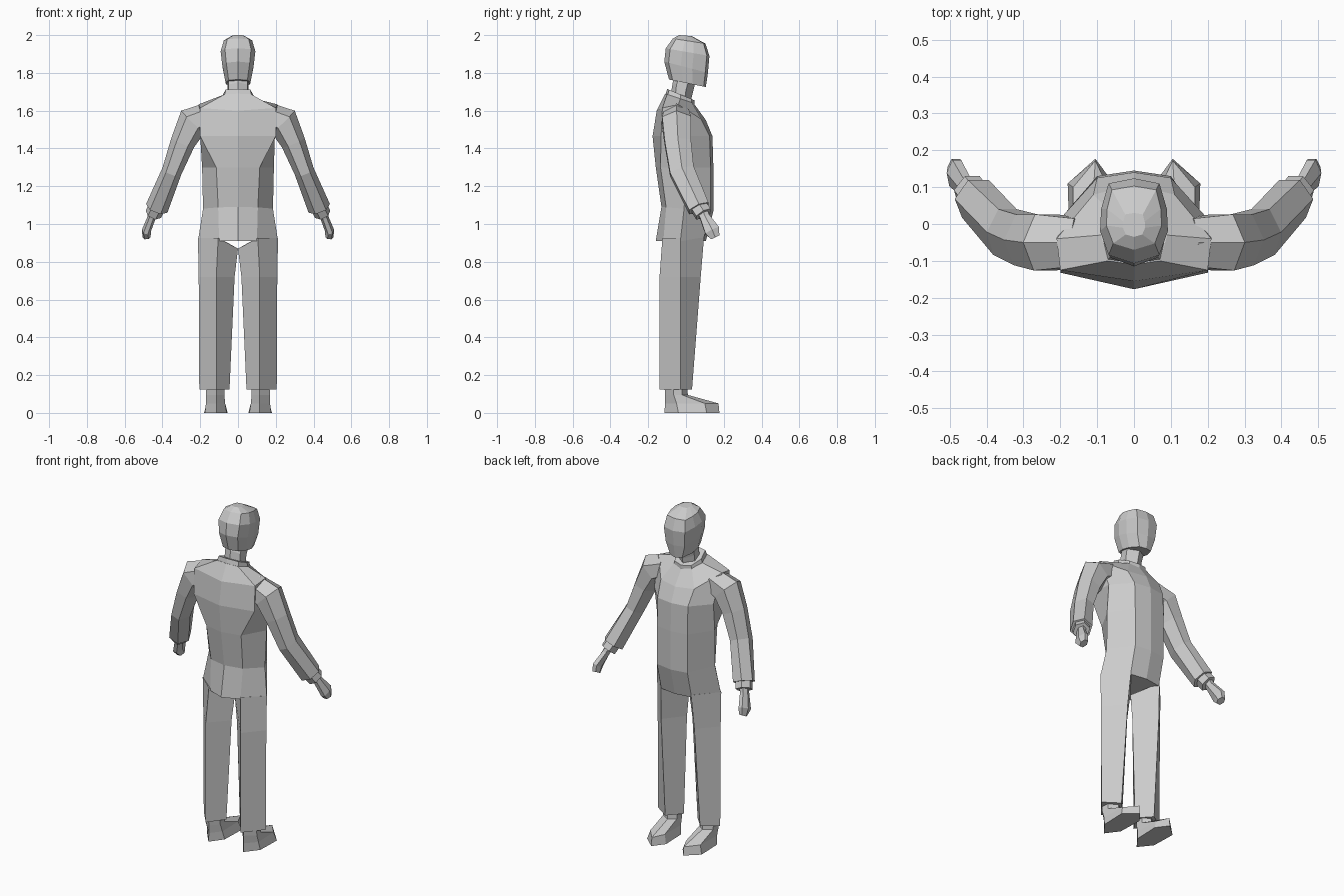
import bpy, bmesh, math
from mathutils import Vector


def loft(name, rings, mirror=False):
    """Skin a list of equal-length point rings, cap both ends, optionally mirror in x."""
    bm = bmesh.new()
    rows = [[bm.verts.new(p) for p in r] for r in rings]
    n = len(rows[0])
    for a, b in zip(rows, rows[1:]):
        for i in range(n):
            j = (i + 1) % n
            bm.faces.new((a[i], a[j], b[j], b[i]))
    bm.faces.new(rows[0][::-1])
    bm.faces.new(rows[-1])
    bmesh.ops.recalc_face_normals(bm, faces=bm.faces[:])
    me = bpy.data.meshes.new(name)
    bm.to_mesh(me)
    bm.free()
    ob = bpy.data.objects.new(name, me)
    bpy.context.collection.objects.link(ob)
    if mirror:
        m = ob.modifiers.new("Mirror", 'MIRROR')
        m.use_mirror_merge = False
    return ob


def sym(zb, zf, half):
    """Symmetric ring from half outline (back centre to front centre), tilted zb -> zf."""
    yb, yf = half[0][1], half[-1][1]
    pts = [Vector((p[0], p[1], zb + (zf - zb) * (p[1] - yb) / (yf - yb)
                   + (p[2] if len(p) > 2 else 0))) for p in half]
    return pts + [Vector((-p.x, p.y, p.z)) for p in pts[-2:0:-1]]


def tube(path, n, phase=0.0):
    """Rings along a path of (centre, radius across, radius front-back)."""
    cs = [Vector(p[0]) for p in path]
    rings = []
    for i, (c, ru, rv) in enumerate(path):
        d = (cs[min(i + 1, len(cs) - 1)] - cs[max(i - 1, 0)]).normalized()
        u = d.cross(Vector((0, -1, 0))).normalized()
        v = d.cross(u)
        rings.append([cs[i] + u * ru * math.cos(t) + v * rv * math.sin(t)
                      for t in (phase + math.tau * k / n for k in range(n))])
    return rings


# jacket body
loft("jacket", [
    sym(.91, .91, [(0, -.16), (.10, -.12), (.212, -.03), (.10, .09), (0, .105)]),
    sym(1.09, 1.07, [(0, -.13), (.105, -.105), (.185, -.01), (.10, .13), (0, .145)]),
    sym(1.30, 1.30, [(0, -.16), (.115, -.135), (.19, 0), (.10, .13), (0, .145)]),
    sym(1.465, 1.465, [(0, -.177), (.20, -.132), (.195, .02), (.10, .125), (0, .14)]),
    sym(1.60, 1.55, [(0, -.155), (.20, -.125, .02), (.21, -.04, .055), (.11, .08), (0, .105)]),
    sym(1.69, 1.64, [(0, -.11), (.07, -.10), (.09, -.03), (.06, .03), (0, .04)]),
])

# collar
loft("collar", [
    sym(1.67, 1.62, [(0, -.112), (.075, -.10), (.092, -.03), (.06, .03), (0, .045)]),
    sym(1.715, 1.655, [(0, -.10), (.065, -.09), (.08, -.03), (.055, .03), (0, .045)]),
])

# neck, leaning forward
loft("neck", [
    sym(1.66, 1.63, [(0, -.085), (.05, -.06), (.055, -.01), (0, .02)]),
    sym(1.75, 1.69, [(0, -.07), (.05, -.05), (.055, 0), (0, .035)]),
    sym(1.80, 1.77, [(0, -.05), (.05, -.03), (.06, .02), (0, .055)]),
])


def head_ring(zb, zf, w, yb, yf, face=.75):
    k = yf - yb
    return sym(zb, zf, [(0, yb), (w * .75, yb + k * .1), (w, yb + k * .38),
                        (w * .97, yb + k * .64), (w * face, yf - k * .06), (0, yf)])


# head
loft("head", [
    head_ring(1.765, 1.725, .066, -.09, .105, .6),
    head_ring(1.86, 1.80, .083, -.115, .116, .75),
    head_ring(1.93, 1.89, .092, -.107, .124, .75),
    head_ring(1.982, 1.955, .075, -.07, .103, .8),
    head_ring(2.0, 1.995, .03, -.035, .03, .8),
])

# sleeves
sleeve = [((.15, -.05, 1.575), .07, .075), ((.24, -.05, 1.54), .085, .088),
          ((.293, -.043, 1.43), .065, .08), ((.35, -.022, 1.28), .053, .075),
          ((.43, .068, 1.083), .061, .064)]
loft("sleeve", tube(sleeve, 6), True)

# cuffs
loft("cuff", tube([((.425, .062, 1.10), .045, .05), ((.448, .092, 1.052), .045, .05)], 6), True)

# hands
hand = [((.443, .085, 1.07), .022, .03), ((.457, .10, 1.035), .022, .03),
        ((.485, .138, .965), .024, .046), ((.484, .155, .930), .022, .028)]
loft("hand", tube(hand, 6), True)

# trouser legs, four-sided
loft("trouser_leg", [
    [(.105, -.125, .925), (.212, -.03, .925), (.10, .095, .925), (0, -.03, .87)],
    [(.115, -.14, .72), (.208, -.03, .72), (.11, .078, .72), (.018, -.035, .72)],
    [(.115, -.14, .125), (.205, -.03, .125), (.115, .032, .125), (.045, -.045, .125)],
], True)

# shoes: six-sided sole outline rising to the ankle
sole = [(.115, -.115), (.175, -.04), (.18, .11), (.105, .177), (.055, .11), (.06, -.04)]
upper = [(.115, -.11), (.17, -.05), (.165, .10), (.105, .172), (.07, .10), (.068, -.05)]
ankle = [(.115, -.11), (.17, -.065), (.165, -.02), (.115, .01), (.075, -.02), (.072, -.065)]
loft("shoe", [
    [(x, y, 0) for x, y in sole],
    [(x, y, .05) for x, y in upper],
    [(x, y, .095) for x, y in ankle],
    [(x, y - .005, .15) for x, y in ankle],
], True)
